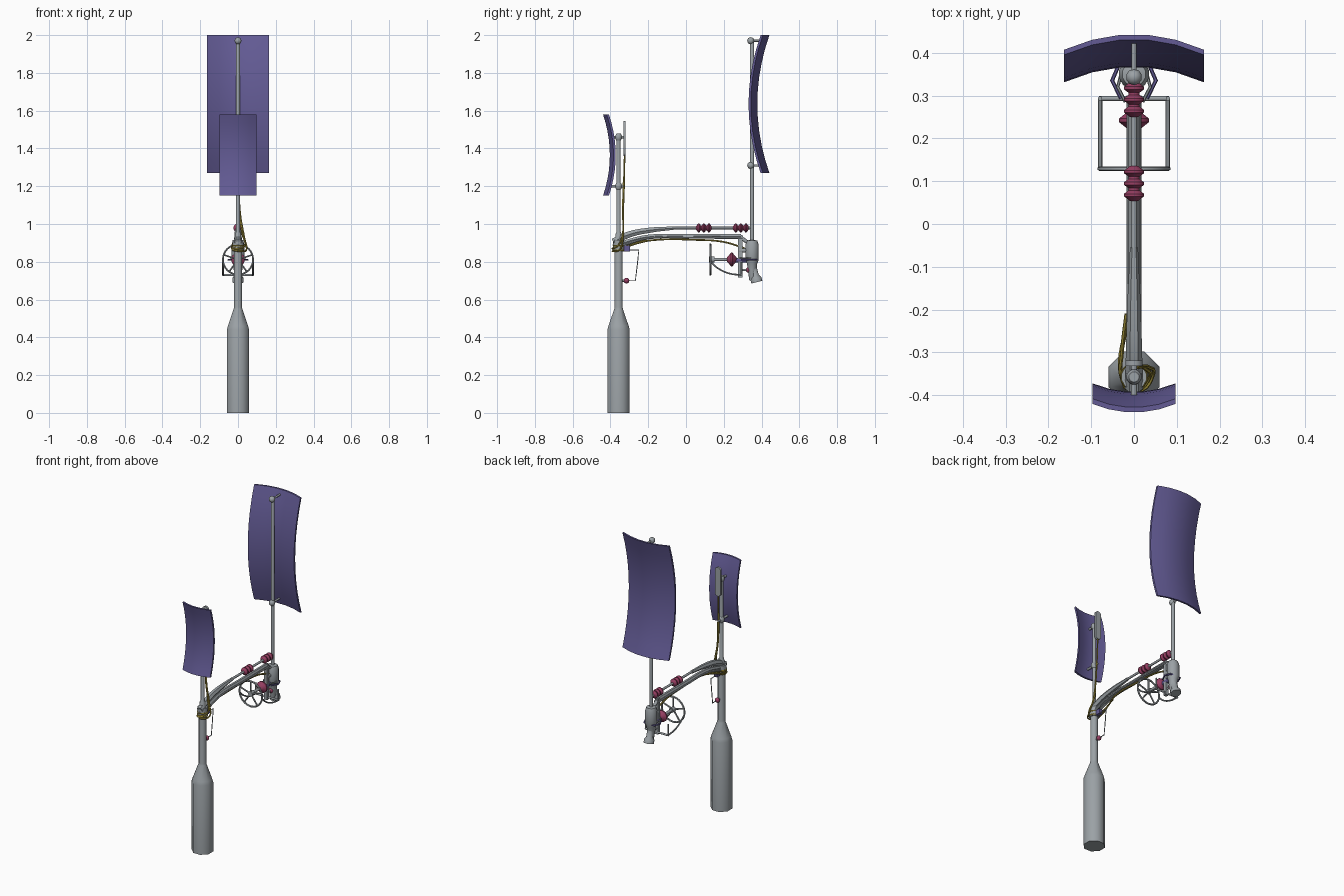
import bpy, bmesh, math
from mathutils import Vector

if "Cube" in bpy.data.objects:
    bpy.data.objects.remove(bpy.data.objects["Cube"])


def material(name, rgb):
    m = bpy.data.materials.new(name)
    m.diffuse_color = (*rgb, 1)
    m.use_nodes = True
    m.node_tree.nodes["Principled BSDF"].inputs["Base Color"].default_value = m.diffuse_color
    return m


GREY = material("steel grey", (0.33, 0.36, 0.38))
PURPLE = material("muted purple", (0.125, 0.105, 0.30))
PINK = material("insulator red", (0.31, 0.05, 0.125))
YELLOW = material("cable yellow", (0.33, 0.26, 0.04))


def finish(name, bm, mat, angle=50):
    bmesh.ops.recalc_face_normals(bm, faces=bm.faces[:])
    me = bpy.data.meshes.new(name)
    bm.to_mesh(me)
    bm.free()
    me.materials.append(mat)
    ob = bpy.data.objects.new(name, me)
    bpy.context.collection.objects.link(ob)
    bpy.ops.object.select_all(action='DESELECT')
    ob.select_set(True)
    bpy.context.view_layer.objects.active = ob
    bpy.ops.object.shade_smooth_by_angle(angle=math.radians(angle))
    return ob


def lathe(name, profile, origin, axis, mat, n=12):
    """Closed turned part: profile is (radius, distance along axis)."""
    bm = bmesh.new()
    q = Vector((0, 0, 1)).rotation_difference(Vector(axis).normalized())
    rings = []
    for r, h in profile:
        rings.append([bm.verts.new(Vector(origin) + q @ Vector((
            r * math.cos(2 * math.pi * (k + .5) / n), r * math.sin(2 * math.pi * (k + .5) / n), h)))
            for k in range(n)])
    for a, b in zip(rings, rings[1:]):
        for k in range(n):
            bm.faces.new((a[k], a[(k + 1) % n], b[(k + 1) % n], b[k]))
    bm.faces.new(rings[0])
    bm.faces.new(rings[-1])
    return finish(name, bm, mat)


def rod(name, a, b, r, mat=GREY, n=10):
    d = Vector(b) - Vector(a)
    return lathe(name, [(r, 0), (r, d.length)], a, d, mat, n)


def tube(name, pts, r, mat=GREY, smooth=True, closed=False, radii=None):
    cu = bpy.data.curves.new(name, 'CURVE')
    cu.dimensions = '3D'
    cu.bevel_depth = r
    cu.bevel_resolution = 1
    cu.use_fill_caps = True
    if smooth:
        s = cu.splines.new('BEZIER')
        s.bezier_points.add(len(pts) - 1)
        s.resolution_u = 5
        for p, co in zip(s.bezier_points, pts):
            p.co = co
            p.handle_left_type = p.handle_right_type = 'AUTO'
        points = s.bezier_points
    else:
        s = cu.splines.new('POLY')
        s.points.add(len(pts) - 1)
        for p, co in zip(s.points, pts):
            p.co = (*co, 1)
        points = s.points
    for p, k in zip(points, radii or []):
        p.radius = k
    s.use_cyclic_u = closed
    tmp = bpy.data.objects.new(name + "_path", cu)
    bpy.context.collection.objects.link(tmp)
    bm = bmesh.new()
    dg = bpy.context.evaluated_depsgraph_get()
    bm.from_mesh(tmp.evaluated_get(dg).to_mesh())
    bpy.data.objects.remove(tmp)
    return finish(name, bm, mat)


def box(name, c, size, mat=GREY):
    bm = bmesh.new()
    bmesh.ops.create_cube(bm, size=1)
    for v in bm.verts:
        v.co = Vector(c) + Vector([a * b for a, b in zip(v.co, size)])
    return finish(name, bm, mat, 30)


def ball(name, c, r, mat=GREY):
    bm = bmesh.new()
    bmesh.ops.create_uvsphere(bm, u_segments=10, v_segments=8, radius=r)
    bmesh.ops.translate(bm, vec=c, verts=bm.verts[:])
    return finish(name, bm, mat)


def saddle(name, hw, z0, z1, y_end, sag_x, sag_z, thick):
    """Panel bent two ways: sag_x shifts the side edges, sag_z the mid height."""
    bm = bmesh.new()
    nx, nz = 5, 10
    g = {}
    for s in (0, 1):
        for i in range(nx + 1):
            for j in range(nz + 1):
                u, t = 2 * i / nx - 1, 2 * j / nz - 1
                y = y_end + sag_x * u * u + sag_z * (1 - t * t) + s * thick
                g[s, i, j] = bm.verts.new((u * hw, y, z0 + (z1 - z0) * j / nz))
    for s in (0, 1):
        for i in range(nx):
            for j in range(nz):
                bm.faces.new((g[s, i, j], g[s, i + 1, j], g[s, i + 1, j + 1], g[s, i, j + 1]))
    for i in range(nx):
        for j in (0, nz):
            bm.faces.new((g[0, i, j], g[0, i + 1, j], g[1, i + 1, j], g[1, i, j]))
    for j in range(nz):
        for i in (0, nx):
            bm.faces.new((g[0, i, j], g[0, i, j + 1], g[1, i, j + 1], g[1, i, j]))
    return finish(name, bm, mat=PURPLE, angle=40)


def insulator(name, y0, z, n, r, pitch=0.027):
    prof = [(0.010, 0)]
    for k in range(n):
        m = (k + .5) * pitch
        prof += [(r * .55, m - .011), (r, m - .003), (r, m + .003), (r * .55, m + .011)]
    prof += [(0.010, n * pitch)]
    lathe(name, prof, (0, y0, z), (0, 1, 0), PINK, 14)


PY, BY = -0.357, 0.35   # front mast and rear mast positions

# front mast: heavy foot, collar and thin upper pole
lathe("front_mast", [(.064, 0), (.064, .44), (.058, .46), (.025, .55), (.023, .56), (.023, .90),
                     (.016, .95), (.011, .96), (.011, 1.47)], (0, PY, 0), (0, 0, 1), GREY, 8)
saddle("front_panel", .097, 1.15, 1.58, -.440, .020, .036, .012)
for z, y in ((1.46, -.40), (1.20, -.415)):
    lathe("front_panel_joint", [(.012, -.018), (.018, -.008), (.018, .008), (.012, .018)],
          (0, PY, z), (0, 0, 1), GREY)
    rod("front_panel_mount", (0, y, z), (0, -.325, z), .007)

# rear mast with its panel
lathe("rear_mast", [(.015, .70), (.024, .76), (.028, .79), (.036, .81), (.036, .89), (.028, .912),
                    (.011, .916), (.011, 1.965), (.006, 1.98)], (0, BY, 0), (0, 0, 1), GREY)
lathe("rear_mast_nozzle", [(.031, 0), (.031, .02), (.02, .036), (.02, .075)],
      (0, .375, .692), (0, -.25, 1), GREY)
saddle("rear_panel", .163, 1.27, 2.0, .431, -.036, -.064, .012)
for z, y in ((1.97, .425), (1.31, .415)):
    ball("rear_panel_joint", (0, .343, z), .019)
    rod("rear_panel_mount", (0, .335, z), (0, y, z), .006)

# upper arm: thick sleeve narrowing into a thin tie rod with insulators
tube("upper_arm", [(0, -.385, .905), (0, -.30, .945), (0, -.20, .966), (0, -.055, .979)], .019,
     radii=[1.1, 1, .85, .5])
rod("tie_rod", (0, -.08, .979), (0, .35, .979), .007)
insulator("tie_insulator_front", .054, .979, 3, .024)
insulator("tie_insulator_rear", .25, .979, 3, .024)

# lower arm: curved tube and flat rails
tube("lower_arm", [(0, -.385, .88), (0, -.30, .91), (0, -.19, .933), (0, 0, .935), (0, .29, .935)], .013)
for x in (-.011, .011):
    tube("arm_rail", [(x, -.34, .885), (x, -.2, .924), (x, 0, .928), (x, .30, .925)], .006)
rod("arm_collar", (0, PY, .855), (0, PY, .915), .03, GREY, 12)

# rear hanger and its carriers
box("hanger_bar", (0, .287, .83), (.022, .022, .225))
rod("hanger_link", (0, .28, .86), (0, .35, .86), .012)
rod("hanger_top_link", (0, .28, .935), (0, .345, .89), .01)

# spoked hand wheel with its axle
WZ, WR = .812, .08
ring = [(WR * math.cos(a), .129, WZ + WR * math.sin(a))
        for a in [2 * math.pi * k / 24 for k in range(24)]]
tube("wheel_rim", ring, .0055, smooth=False, closed=True)
for k in range(5):
    a = math.pi / 2 + 2 * math.pi * k / 5
    rod("wheel_spoke", (0, .129, WZ), (WR * math.cos(a), .129, WZ + WR * math.sin(a)), .005, n=6)
rod("wheel_hub", (0, .123, WZ), (0, .15, WZ), .016)
rod("wheel_axle", (0, .129, WZ), (0, .35, WZ), .009)
lathe("axle_insulator", [(.011, -.026), (.022, -.015), (.036, -.004), (.036, .004), (.022, .015),
                         (.011, .026)], (0, .242, WZ), (0, 1, 0), PINK, 14)

# guard under the wheel, purple clamps at the rear mast, mirrored
for s in (-1, 1):
    tube("wheel_guard", [(s * .079, .13, .80), (s * .079, .17, .765), (s * .079, .23, .738),
                         (s * .079, .293, .73)], .005)
    rod("guard_upright", (s * .079, .293, .728), (s * .079, .293, .80), .005)
    tube("mast_clamp", [(s * .03, .293, .81), (s * .051, .335, .81), (s * .036, .37, .81),
                        (0, .378, .81)], .005, PURPLE, smooth=False)
    tube("clamp_stay", [(s * .02, .285, .82), (s * .038, .32, .82), (s * .03, .35, .82)], .004, smooth=False)
rod("guard_bar", (-.082, .293, .73), (.082, .293, .73), .006)
rod("clamp_pin", (0, .26, .808), (0, .375, .808), .013, PURPLE)
ball("lower_insulator", (0, .333, .757), .016, PINK)
rod("lower_insulator_pin", (0, .285, .757), (0, .36, .757), .006)

# signal plate behind the front mast
bm = bmesh.new()
outline = [(.02 * math.cos(a), (1.525 if math.sin(a) > 0 else 1.38) + .02 * math.sin(a))
           for a in [math.pi * (k + .5) / 6 for k in range(12)]]
f = bm.faces.new([bm.verts.new((x, -.332, z)) for x, z in outline])
ext = bmesh.ops.extrude_face_region(bm, geom=[f])
bmesh.ops.translate(bm, vec=(0, .013, 0), verts=[v for v in ext['geom'] if isinstance(v, bmesh.types.BMVert)])
finish("signal_plate", bm, GREY, 40)

# cables
tube("drop_cable", [(0, -.325, 1.37), (.004, -.328, 1.2), (.012, -.333, 1.05), (.035, -.335, .92),
                    (.045, -.35, .865), (.02, -.387, .855), (-.02, -.383, .86)], .0045, YELLOW)
tube("second_cable", [(.0, -.33, 1.25), (.008, -.335, 1.06), (.022, -.335, .95), (.036, -.36, .885),
                      (0, -.39, .87), (-.028, -.36, .875), (-.028, -.30, .893), (-.018, -.21, .916)],
     .0045, YELLOW)
tube("arm_cable", [(-.02, -.383, .86), (-.032, -.34, .87), (-.02, -.25, .90), (0, -.17, .915),
                   (0, .05, .916), (0, .2, .905), (0, .31, .872)], .005, YELLOW)
for z in (.862, .885):
    lathe("cable_band", [(.031, -.004), (.033, 0), (.031, .004)], (0, PY, z), (0, 0, 1), YELLOW)

# wire loop with small insulator on the mast
tube("wire_loop", [(0, -.34, .862), (0, -.25, .862), (0, -.256, .80), (0, -.268, .70), (0, -.34, .70)],
     .003, smooth=False)
rod("loop_bracket", (0, PY, .70), (0, -.32, .70), .006)
ball("loop_insulator", (0, -.315, .70), .015, PINK)
box("loop_clip", (0, -.312, .87), (.022, .03, .03), PURPLE)
